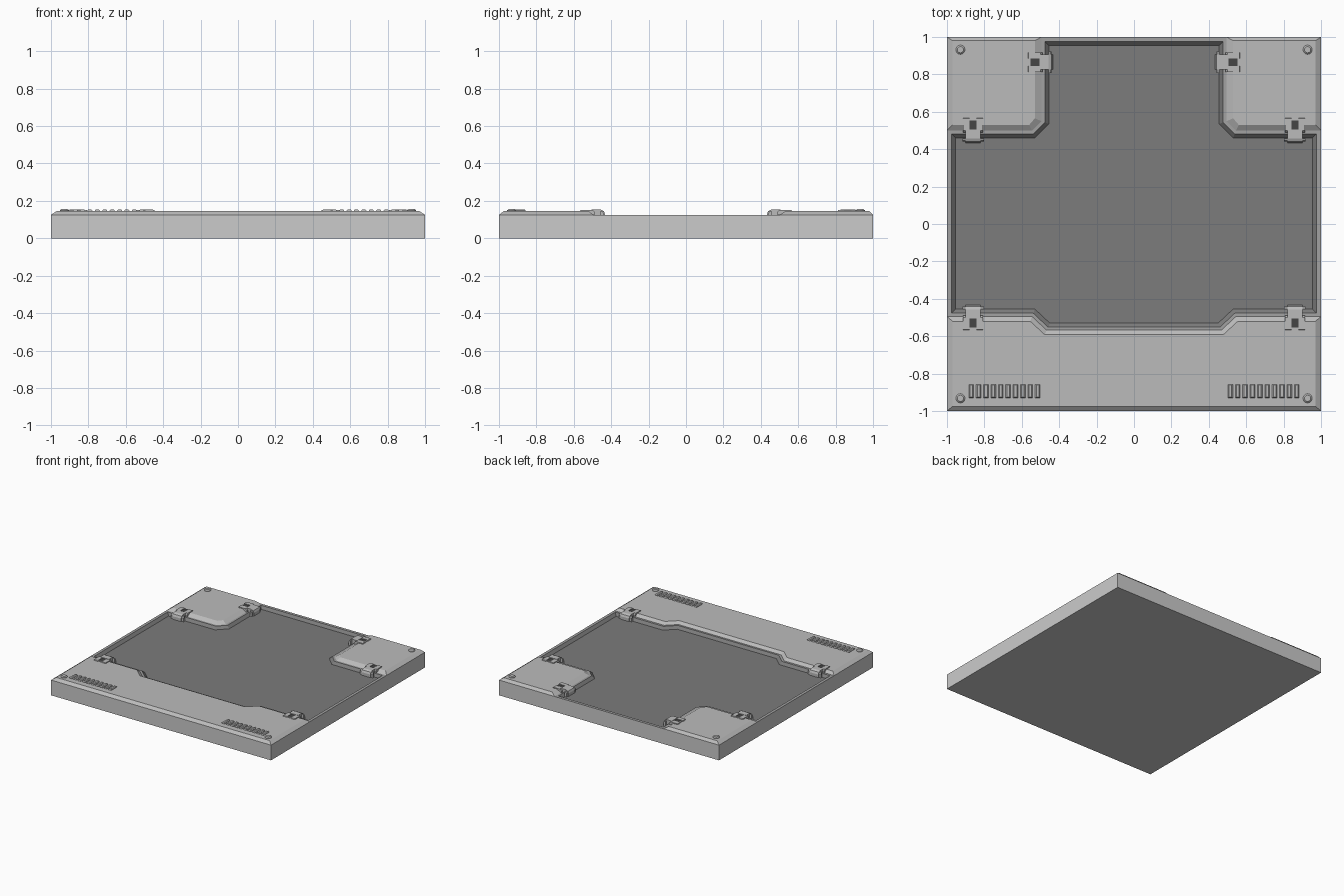
import bpy, bmesh
from math import pi, cos, sin

if "Cube" in bpy.data.objects:
    bpy.data.objects.remove(bpy.data.objects["Cube"])

RIM, TOP, FLOOR = 0.125, 0.145, 0.105


def grey(name, v):
    m = bpy.data.materials.new(name)
    m.diffuse_color = (v, v, v, 1)
    m.use_nodes = True
    m.node_tree.nodes["Principled BSDF"].inputs["Base Color"].default_value = m.diffuse_color
    return m


MID, EDGE, DARK, BLACK = grey("mid_grey", 0.5), grey("edge_grey", 0.36), grey("dark_grey", 0.2), grey("slot_grey", 0.06)


def loft(bm, rings):
    """Closed solid through rings of (x, y, z) points with equal counts."""
    loops = [[bm.verts.new(p) for p in r] for r in rings]
    n = len(loops[0])
    bm.faces.new(loops[0][::-1])
    bm.faces.new(loops[-1])
    for a, b in zip(loops, loops[1:]):
        for i in range(n):
            j = (i + 1) % n
            bm.faces.new((a[i], a[j], b[j], b[i]))


def flat(pts, z):
    return [(x, y, z) for x, y in pts]


def bar(bm, profile, x0, x1):
    """Extrude a (y, z) profile from x0 to x1."""
    loft(bm, [[(x, y, z) for y, z in profile] for x in (x0, x1)])


def finish(name, bm, mat=None):
    bmesh.ops.recalc_face_normals(bm, faces=bm.faces)
    me = bpy.data.meshes.new(name)
    bm.to_mesh(me)
    bm.free()
    if mat:
        me.materials.append(mat)
    return place(name, me, (0, 0, 0))


def place(name, me, loc, rot=0):
    ob = bpy.data.objects.new(name, me)
    ob.location = loc
    ob.rotation_euler.z = rot
    bpy.context.collection.objects.link(ob)
    return ob


def solid(name, rings, mat=None):
    bm = bmesh.new()
    loft(bm, rings)
    return finish(name, bm, mat)


def both(half):
    return half + [(-x, y) for x, y in reversed(half)]


# T-shaped outline of the corridor; d grows it outward
def corridor(d):
    c = d * 0.41
    return both([(0.455 + d, 0.954 + d), (0.455 + d, 0.535 + c), (0.53 + c, 0.46 + d),
                 (0.954 + d, 0.46 + d), (0.954 + d, -0.455 - d), (0.53 + c, -0.455 - d),
                 (0.45 + c, -0.53 - d)])


# base slab with sunken corridor floor
base = solid("base_slab", [flat([(-1, -1), (1, -1), (1, 1), (-1, 1)], z) for z in (0, RIM)])
cutter = solid("floor_cutter", [flat(corridor(0), FLOOR), flat(corridor(0.022), RIM),
                                flat(corridor(0.022), RIM + 0.1)])
cut = base.modifiers.new("floor", "BOOLEAN")
cut.object = cutter
cut.solver = "EXACT"
bpy.context.view_layer.objects.active = base
base.select_set(True)
bpy.ops.object.modifier_apply(modifier="floor")
bpy.data.objects.remove(cutter)

# slab sides stay light; rim is mid grey, corridor floor and its walls are dark
base.data.materials.clear()
for m in (grey("light_grey", 0.75), EDGE, DARK):
    base.data.materials.append(m)
for f in base.data.polygons:
    if f.normal.z > 0.3 or 0.1 < f.center.z < RIM - 0.001:
        f.material_index = 1 if f.center.z > RIM - 0.001 else 2

# raised platforms with sloped edges
for s, side in ((-1, "left"), (1, "right")):
    low = [(1, 1), (0.495, 1), (0.495, 0.55), (0.545, 0.5), (1, 0.5)]
    high = [(0.97, 0.98), (0.53, 0.98), (0.53, 0.565), (0.56, 0.53), (0.97, 0.53)]
    solid("back_platform_" + side, [flat([(x * s, y) for x, y in low], RIM),
                                    flat([(x * s, y) for x, y in high], TOP)], MID)

solid("front_platform", [
    flat(both([(1, -1), (1, -0.495), (0.545, -0.495), (0.467, -0.568)]), RIM),
    flat(both([(0.97, -0.975), (0.97, -0.52), (0.555, -0.52), (0.477, -0.592)]), TOP)], MID)

# edge clip: body, slotted plate, cross head (local +y points at the corridor)
bm = bmesh.new()
bar(bm, [(-0.005, 0.125), (-0.005, 0.154), (0.042, 0.154), (0.06, 0.146),
         (0.067, 0.13), (0.067, FLOOR), (0.03, FLOOR)], -0.04, 0.04)
bar(bm, [(0.042, FLOOR), (0.042, 0.145), (0.052, 0.145), (0.06, 0.135),
         (0.06, FLOOR)], -0.057, 0.057)
rail = [(-0.068, 0.14), (-0.064, 0.152), (0.0, 0.152), (0.012, 0.14), (0.012, 0.125)]
for s in (-1, 1):
    bar(bm, rail, s * 0.019, s * 0.053)
bar(bm, [(-0.062, 0.14), (-0.062, 0.15), (-0.054, 0.15), (-0.054, 0.14)], -0.019, 0.019)
clip = finish("clip", bm, MID)
# dark insert in the clip slot
bm = bmesh.new()
bar(bm, [(-0.054, 0.14), (-0.054, 0.148), (-0.005, 0.148), (-0.005, 0.14)], -0.019, 0.019)
slot = finish("clip_slot", bm, BLACK)
for name, x, y, r in (("front_left", -0.86, -0.5, 0), ("front_right", 0.86, -0.5, 0),
                      ("side_left", -0.86, 0.5, pi), ("side_right", 0.86, 0.5, pi),
                      ("back_left", -0.5, 0.865, -pi / 2), ("back_right", 0.5, 0.865, pi / 2)):
    place("clip_" + name, clip.data, (x, y, 0), r)
    place("clip_slot_" + name, slot.data, (x, y, 0), r)
bpy.data.objects.remove(clip)
bpy.data.objects.remove(slot)

# vent slats
for s, side in ((-1, "left"), (1, "right")):
    bm = bmesh.new()
    for i in range(10):
        x = s * (0.515 + i * 0.0395)
        rings = []
        for w, l, z in ((0.013, 0.036, TOP - 0.003), (0.013, 0.036, 0.149), (0.007, 0.032, 0.155)):
            rings.append(flat([(x - w, -0.893 - l), (x + w, -0.893 - l),
                               (x + w, -0.893 + l), (x - w, -0.893 + l)], z))
        loft(bm, rings)
    finish("vent_slats_" + side, bm, MID)

# corner rivets
bm = bmesh.new()
for sx in (-1, 1):
    for sy in (-1, 1):
        loft(bm, [[(sx * 0.928 + r * cos(k * pi / 6), sy * 0.932 + r * sin(k * pi / 6), z)
                   for k in range(12)]
                  for r, z in ((0.025, TOP - 0.003), (0.025, 0.149), (0.017, 0.156))])
finish("corner_rivets", bm, MID)
